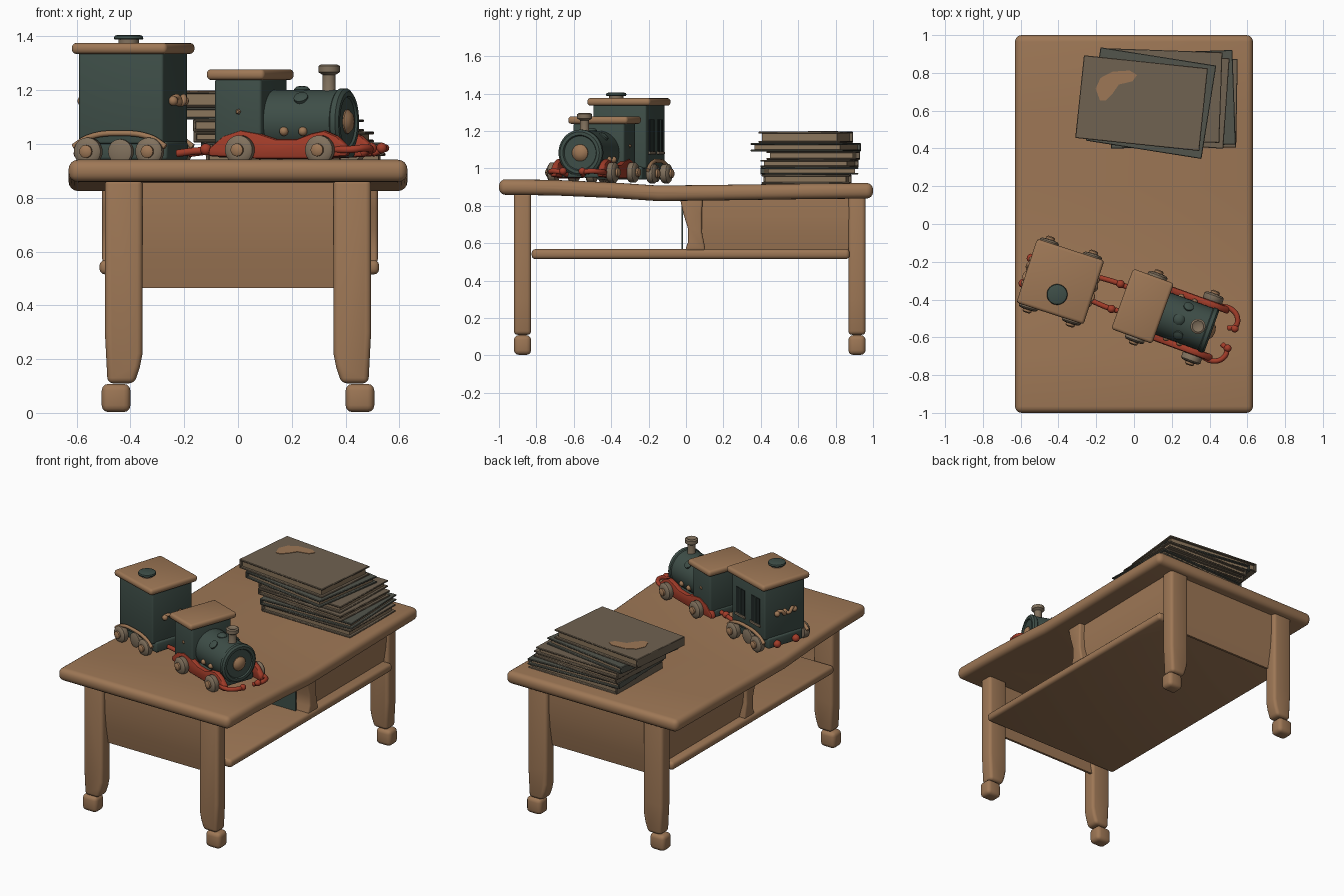
import bpy, bmesh, math
from mathutils import Matrix, Vector

if "Cube" in bpy.data.objects:
    bpy.data.objects.remove(bpy.data.objects["Cube"])

def material(name, rgb):
    m = bpy.data.materials.new(name)
    m.diffuse_color = (*rgb, 1)
    m.use_nodes = True
    m.node_tree.nodes["Principled BSDF"].inputs["Base Color"].default_value = m.diffuse_color
    return m

WOOD = material("warm_wood", (0.34, 0.185, 0.092))
GREEN = material("dark_green", (0.048, 0.076, 0.064))
RED = material("brick_red", (0.36, 0.045, 0.022))
STEEL = material("taupe_metal", (0.22, 0.165, 0.11))
COVER = material("taupe_cover", (0.16, 0.122, 0.082))
SLATE = material("slate_cover", (0.085, 0.09, 0.072))
PAGES = material("page_tan", (0.25, 0.175, 0.105))
DARK = material("window_dark", (0.015, 0.022, 0.02))
ID = Matrix.Identity(4)

def finish(name, bm, mat, M=ID, bevel=0, segs=3):
    bmesh.ops.recalc_face_normals(bm, faces=bm.faces)
    if bevel:
        edges = [e for e in bm.edges if e.calc_face_angle(0) > 0.6]
        bmesh.ops.bevel(bm, geom=edges, offset=bevel, segments=segs, profile=0.5,
                        affect='EDGES', clamp_overlap=True)
    bm.transform(M)
    me = bpy.data.meshes.new(name)
    bm.to_mesh(me)
    bm.free()
    me.materials.append(mat)
    for p in me.polygons:
        p.use_smooth = True
    me.set_sharp_from_angle(angle=math.radians(38))
    ob = bpy.data.objects.new(name, me)
    bpy.context.collection.objects.link(ob)
    return ob

def box(name, lo, hi, mat, M=ID, bevel=0, segs=3):
    bm = bmesh.new()
    lo, hi = Vector(lo), Vector(hi)
    bmesh.ops.create_cube(bm, size=1)
    bm.transform(Matrix.Translation((lo + hi) / 2) @ Matrix.Diagonal((*(hi - lo), 1)))
    return finish(name, bm, mat, M, bevel, segs)

def prism(name, pts, a, b, axis, mat, M=ID, bevel=0, segs=3):
    """Outline extruded from a to b along one axis."""
    def place(p, d):
        return {'x': (d, *p), 'y': (p[0], d, p[1]), 'z': (*p, d)}[axis]
    bm = bmesh.new()
    A = [bm.verts.new(place(p, a)) for p in pts]
    B = [bm.verts.new(place(p, b)) for p in pts]
    bm.faces.new(A)
    bm.faces.new(B[::-1])
    for i in range(len(pts)):
        j = (i + 1) % len(pts)
        bm.faces.new((A[i], A[j], B[j], B[i]))
    return finish(name, bm, mat, M, bevel, segs)

def lathe(name, prof, base, axis, mat, M=ID, n=28):
    """Spin (radius, distance) pairs about an axis through base."""
    rot = Vector((0, 0, 1)).rotation_difference(Vector(axis)).to_matrix().to_4x4()
    bm = bmesh.new()
    rings = [[bm.verts.new((r * math.cos(math.tau * i / n), r * math.sin(math.tau * i / n), h))
              for i in range(n)] for r, h in prof]
    for P, Q in zip(rings, rings[1:]):
        for i in range(n):
            bm.faces.new((P[i], P[(i + 1) % n], Q[(i + 1) % n], Q[i]))
    bm.faces.new(rings[0])
    bm.faces.new(rings[-1])
    return finish(name, bm, mat, M @ Matrix.Translation(base) @ rot)

def ball(name, c, r, mat, M=ID):
    bm = bmesh.new()
    bmesh.ops.create_uvsphere(bm, u_segments=16, v_segments=10, radius=r)
    return finish(name, bm, mat, M @ Matrix.Translation(c))

def tube(name, pts, r, mat, M=ID):
    cu = bpy.data.curves.new(name, 'CURVE')
    cu.dimensions, cu.bevel_depth, cu.bevel_resolution = '3D', r, 3
    cu.use_fill_caps = True
    cu.resolution_u = 6
    sp = cu.splines.new('BEZIER')
    sp.bezier_points.add(len(pts) - 1)
    for b, p in zip(sp.bezier_points, pts):
        b.co = M @ Vector(p)
        b.handle_left_type = b.handle_right_type = 'AUTO'
    cu.materials.append(mat)
    ob = bpy.data.objects.new(name, cu)
    bpy.context.collection.objects.link(ob)

def wheel(name, u, v, z, r, side, M):
    s = (0, side, 0)
    lathe(name, [(r * .9, 0), (r, .008), (r, .034), (r * .85, .042), (r * .5, .045)],
          (u, side * v, z), s, STEEL, M)
    lathe(name + "_hub", [(.024, 0), (.024, .014), (.015, .02)],
          (u, side * (v + .042), z), s, WOOD, M, 16)

# ---- table: gently warped top ----
top = [(-1, .942), (-.7, .938), (-.4, .925), (-.15, .908), (.2, .912), (.6, .918), (1, .922)]
prism("table_top", top + [(y, z - .083) for y, z in reversed(top)], -.63, .63, 'x', WOOD,
      bevel=.035, segs=4)

# legs and feet
leg = [(.355, .87), (.355, .32), (.355, .22), (.365, .17), (.385, .11), (.485, .11), (.495, .3), (.495, .87)]
for sx, side in ((-1, "left"), (1, "right")):
    for y0, end in ((-.92, "front"), (.868, "back")):
        prism(f"{end}_{side}_leg", [(sx * x, z) for x, z in leg], y0, y0 + .092, 'y', WOOD, bevel=.02)
        x0, x1 = sorted((sx * .40, sx * .507))
        box(f"{end}_{side}_foot", (x0, y0, .003), (x1, y0 + .092, .108), WOOD, bevel=.025)

# curved end aprons
apron = [(-.89, .87), (-.892, .78), (-.888, .68), (-.877, .58), (-.855, .465),
         (-.84, .465), (-.86, .58), (-.87, .7), (-.87, .87)]
for s, end in ((1, "front"), (-1, "back")):
    off = 0 if s > 0 else .04
    prism(end + "_apron", [(s * y + off, z) for y, z in apron], -.375, .37, 'x', WOOD)

# lower shelf, divider and drawer sides
box("shelf", (-.515, -.825, .515), (.525, .875, .568), WOOD, bevel=.02)
div = [(-.035, .85), (-.015, .76), (.01, .68), (.012, .61), (-.005, .56),
       (.105, .56), (.085, .66), (.085, .76), (.09, .85)]
prism("divider", div, -.505, .52, 'x', WOOD, bevel=.012)
box("divider_panel", (-.44, -.024, .57), (.44, -.015, .83), GREEN)
panel = [(.482, .85), (.484, .74), (.477, .65), (.462, .56), (.44, .56), (.455, .65), (.46, .85)]
for s, side in ((1, "right"), (-1, "left")):
    prism(side + "_drawer_side", [(s * x, z) for x, z in panel], .05, .89, 'y', WOOD)

# ---- locomotive ----
L = Matrix.Translation((.21, -.495, 0)) @ Matrix.Rotation(math.radians(-20), 4, 'Z')
box("loco_chassis", (-.27, -.11, .95), (.2, .11, 1.0), GREEN, L, .01)
box("loco_cabin", (-.265, -.145, .99), (-.08, .145, 1.245), GREEN, L, .012)
box("loco_cabin_roof", (-.29, -.17, 1.238), (-.06, .17, 1.278), WOOD, L, .016)
lathe("boiler", [(.118, 0), (.118, .265), (.124, .27), (.124, .29), (.112, .3), (.095, .3), (.09, .292)],
      (-.085, 0, 1.083), (1, 0, 0), GREEN, L, 40)
lathe("boiler_cap", [(.045, 0), (.045, .012), (.032, .026), (.012, .032)], (.2, 0, 1.083), (1, 0, 0), WOOD, L)
lathe("chimney", [(.034, 0), (.024, .02), (.024, .075), (.04, .085), (.04, .108), (.03, .114), (.02, .108)],
      (.137, 0, 1.182), (0, 0, 1), STEEL, L)
lathe("steam_dome", [(.03, 0), (.03, .018), (.02, .028), (.008, .031)], (.03, 0, 1.185), (0, 0, 1), GREEN, L)
board = [(-.29, .955), (-.285, .985), (-.23, 1.03), (-.16, 1.052), (-.09, 1.04), (-.02, 1.018), (.06, 1.018),
         (.12, 1.04), (.17, 1.05), (.22, 1.03), (.265, .99), (.265, .955), (.1, .945), (-.1, .945)]
for s, side in ((1, "left"), (-1, "right")):
    v0, v1 = sorted((s * .115, s * .152))
    prism(side + "_running_board", board, v0, v1, 'y', RED, L, .012, 2)
    for u, end in ((-.155, "rear"), (.162, "front")):
        wheel(f"loco_{end}_{side}_wheel", u, .148, .978, .054, s, L)
    tube(side + "_bumper", [(.2, s * .14, .98), (.275, s * .145, .98), (.32, s * .11, .985),
                            (.322, s * .065, .98), (.29, s * .045, .965)], .014, RED, L)
    ball(side + "_bumper_end", (.325, s * .055, .985), .02, RED, L)
    tube(side + "_coupling", [(-.25, s * .065, .975), (-.35, s * .07, .975), (-.44, s * .065, .965)], .014, RED, L)
    ball(side + "_coupling_ball", (-.325, s * .07, .98), .022, RED, L)
    for u in (.0, .075):
        ball(side + "_rail_knob", (u, s * .115, 1.047), .017, WOOD, L)
    lathe(side + "_boiler_valve", [(.027, 0), (.027, .014), (.012, .02)], (.055, s * .075, 1.165),
          (0, s * .65, .76), GREEN, L, 16)
    lathe(side + "_cabin_stud", [(.012, 0), (.006, .008)], (-.17, s * .144, 1.12), (0, s, 0), WOOD, L, 5)

# ---- carriage ----
C = Matrix.Translation((-.39, -.305, 0)) @ Matrix.Rotation(math.radians(-18), 4, 'Z')
box("carriage_base", (-.175, -.13, .94), (.175, .13, 1.01), GREEN, C, .012)
box("carriage_body", (-.165, -.15, 1.0), (.165, .15, 1.345), GREEN, C, .01)
box("carriage_roof", (-.187, -.178, 1.335), (.187, .178, 1.376), WOOD, C, .017)
lathe("roof_vent_neck", [(.038, 0), (.038, .018)], (.005, -.07, 1.374), (0, 0, 1), STEEL, C)
lathe("roof_vent_cap", [(.052, 0), (.055, .005), (.052, .014), (.04, .018)], (.005, -.07, 1.388), (0, 0, 1), GREEN, C)
for s, side in ((1, "left"), (-1, "right")):
    for u, end in ((-.12, "rear"), (.12, "front")):
        wheel(f"carriage_{end}_{side}_wheel", u, .15, .972, .052, s, C)
    lathe(side + "_middle_wheel", [(.04, 0), (.046, .006), (.046, .03), (.03, .036)],
          (0, s * .13, .972), (0, s, 0), STEEL, C)
    arc = [(-.18, s * .165, .99), (-.12, s * .165, 1.025), (0, s * .165, 1.04),
           (.12, s * .165, 1.025), (.18, s * .165, .99)]
    tube(side + "_wheel_arch", arc, .011, WOOD, C)
    # end buffers and brass handles
    ball(side + "_buffer", (-.185, s * .07, .965), .024, RED, C)
    for e in (-1, 1):
        tube(side + "_handle", [(e * .163, s * .065, 1.16), (e * .185, s * .04, 1.175),
                                (e * .185, s * .015, 1.15), (e * .163, 0, 1.165)], .011, WOOD, C)
        ball(side + "_handle_knob", (e * .178, s * .065, 1.16), .018, WOOD, C)
# paired windows with sills
for u in (-.075, .075):
    box("window_pane", (u - .042, .148, 1.09), (u + .042, .153, 1.26), DARK, C)
    box("window_bar", (u - .006, .15, 1.09), (u + .006, .158, 1.26), GREEN, C)
    box("window_sill", (u - .05, .148, 1.075), (u + .05, .162, 1.09), STEEL, C, .003)

# ---- stack of books: centre x, centre y, width, depth, base, height, turn, cover ----
books = [(.215, .645, .66, .47, .916, .05, -1, COVER), (.20, .66, .66, .50, .966, .04, 2, SLATE),
         (.17, .66, .64, .48, 1.006, .04, -4, COVER), (.15, .68, .62, .48, 1.046, .045, -2, COVER),
         (.09, .64, .62, .50, 1.091, .045, -9, SLATE), (.04, .64, .66, .44, 1.136, .06, -6, COVER)]
for i, (x, y, w, d, z, h, turn, mat) in enumerate(books):
    B = Matrix.Translation((x, y, z)) @ Matrix.Rotation(math.radians(turn), 4, 'Z')
    w, d, t = w / 2, d / 2, .01
    box(f"book_{i}_pages", (-w + .01, -d + .018, t), (w - .018, d - .018, h - t), PAGES, B)
    box(f"book_{i}_lower_cover", (-w, -d, 0), (w, d, t), mat, B, .003, 1)
    box(f"book_{i}_upper_cover", (-w, -d, h - t), (w, d, h), mat, B, .003, 1)
    box(f"book_{i}_spine", (-w, -d, 0), (-w + .012, d, h), mat, B, .003, 1)
# painted patch on the uppermost cover
patch = [(-.22, -.01), (-.25, .05), (-.23, .11), (-.17, .15), (-.08, .165), (-.04, .145), (-.06, .11),
         (-.13, .085), (-.16, .03), (-.19, -.005)]
prism("cover_patch", patch, h - .002, h + .003, 'z', WOOD, B)
